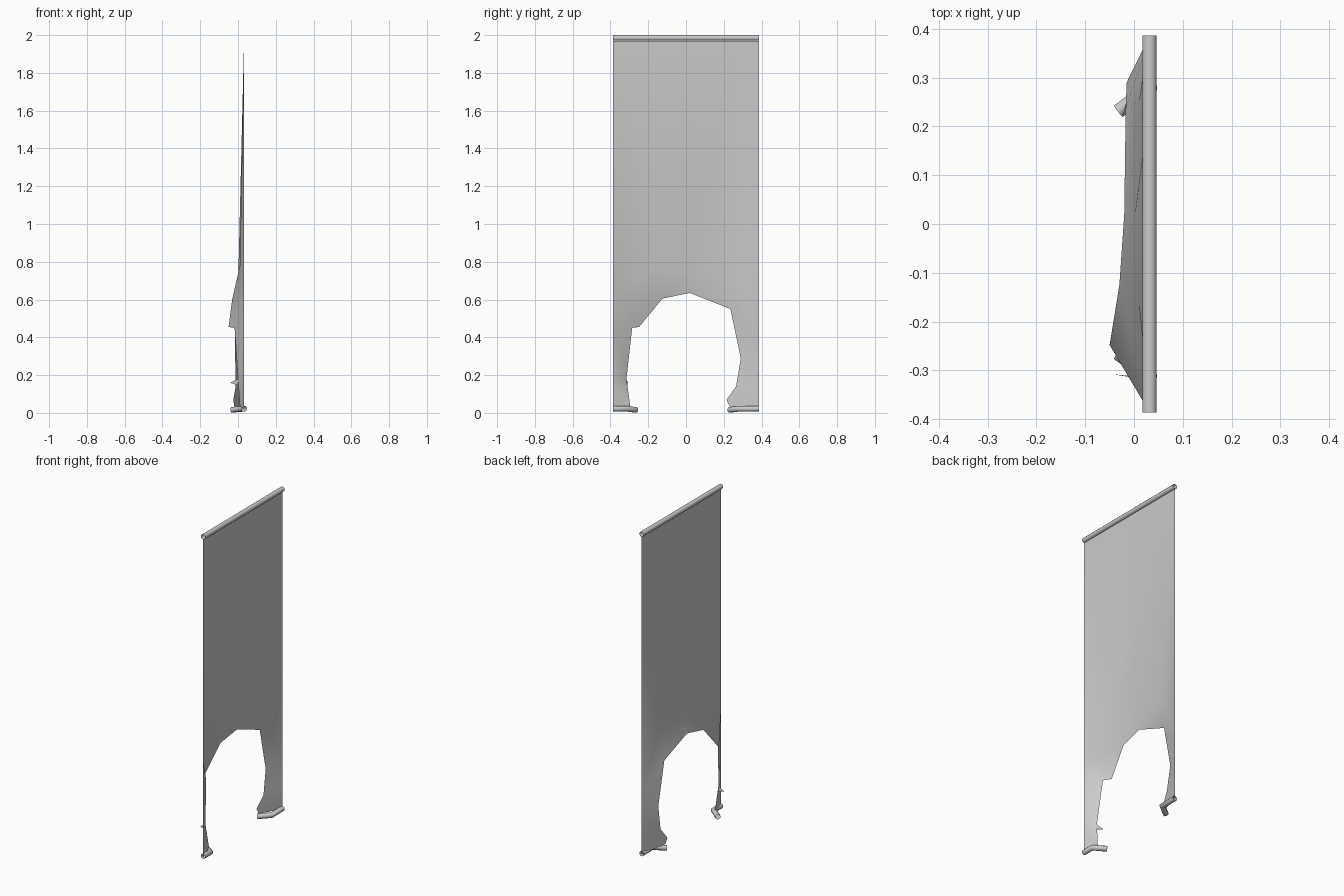
import bpy, bmesh, math
from mathutils import Vector

cube = bpy.data.objects.get("Cube")
if cube:
    bpy.data.objects.remove(cube, do_unlink=True)

grey = bpy.data.materials.new("plain_grey")
grey.use_nodes = True
COLOR = (0.6, 0.6, 0.6, 1)
grey.diffuse_color = COLOR
grey.node_tree.nodes["Principled BSDF"].inputs["Base Color"].default_value = COLOR

X, HALF, TOP, R = 0.032, 0.386, 1.97, 0.0145


def finish(name, bm, angle):
    mesh = bpy.data.meshes.new(name)
    bm.to_mesh(mesh)
    bm.free()
    mesh.materials.append(grey)
    obj = bpy.data.objects.new(name, mesh)
    bpy.context.collection.objects.link(obj)
    bpy.ops.object.select_all(action='DESELECT')
    obj.select_set(True)
    bpy.context.view_layer.objects.active = obj
    bpy.ops.object.shade_smooth_by_angle(angle=math.radians(angle))
    return obj


def tube(name, path, sides=8):
    """Open-ended tube with mitred bends, along a level path."""
    bm = bmesh.new()
    pts = [Vector(p) for p in path]
    rings = []
    for i, p in enumerate(pts):
        a = (p - pts[i - 1]).normalized() if i else (pts[1] - p).normalized()
        b = (pts[i + 1] - p).normalized() if i < len(pts) - 1 else a
        t = (a + b).normalized()
        side = t.cross(Vector((0, 0, 1))).normalized() / t.dot(a)
        up = side.cross(t).normalized()
        ring = []
        for k in range(sides):
            ang = math.tau * (k + 0.5) / sides
            r = R / math.cos(math.pi / sides)
            ring.append(bm.verts.new(p + (side * math.cos(ang) + up * math.sin(ang)) * r))
        rings.append(ring)
    for r0, r1 in zip(rings, rings[1:]):
        for k in range(sides):
            n = (k + 1) % sides
            bm.faces.new((r0[k], r0[n], r1[n], r1[k]))
    bmesh.ops.recalc_face_normals(bm, faces=bm.faces)
    # an open tube needs its normals checked against its axis
    f = bm.faces[0]
    if f.normal.dot(f.calc_center_median() - (pts[0] + pts[1]) / 2) < 0:
        bmesh.ops.reverse_faces(bm, faces=bm.faces)
    return finish(name, bm, 50)


# Top rail and the two snapped pieces of the bottom rail
tube("top_rail", [(X, -HALF, 2 - R), (X, HALF, 2 - R)])
tube("bottom_rail_front", [(X, -HALF, .022), (X, -.315, .022), (-.032, -.265, .016)])
tube("bottom_rail_back", [(X, HALF, .022), (X, .28, .022), (-.032, .231, .016)])

# Cloth: torn edge joined to a ring around it, then up to the rail
torn = [(.01, -.295, .035), (0, -.315, .18), (-.018, -.285, .45), (-.05, -.248, .455),
        (-.03, -.125, .605), (-.02, .02, .635), (-.017, .235, .55),
        (-.015, .29, .29), (-.012, .265, .14), (-.025, .215, .07), (-.02, .23, .035)]
ring = [(X, -HALF, .02), (X, -HALF, .18), (X, -HALF, .45), (X, -HALF, .62),
        (.01, -.16, .78), (.002, .02, .74), (.01, .25, .72),
        (X, HALF, .4), (X, HALF, .17), (X, HALF, .08), (X, HALF, .02)]
bm = bmesh.new()
inner = [bm.verts.new(p) for p in torn]
outer = [bm.verts.new(p) for p in ring]
upper = [bm.verts.new((X, y, TOP)) for y in (-HALF, -.16, .02, .25, HALF)]
for i in range(len(inner) - 1):
    bm.faces.new((inner[i], inner[i + 1], outer[i + 1], outer[i]))
for i in range(4):
    bm.faces.new((outer[3 + i], outer[4 + i], upper[i + 1], upper[i]))
# small frayed thread
spike = bm.verts.new((-.042, -.308, .16))
low = bm.verts.new((0, -.312, .145))
bm.faces.new((inner[1], spike, low))
bmesh.ops.triangulate(bm, faces=bm.faces)
bmesh.ops.recalc_face_normals(bm, faces=bm.faces)
bm.faces.ensure_lookup_table()
if sum(f.normal.x * f.calc_area() for f in bm.faces) < 0:
    bmesh.ops.reverse_faces(bm, faces=bm.faces)
finish("torn_cloth", bm, 80)
